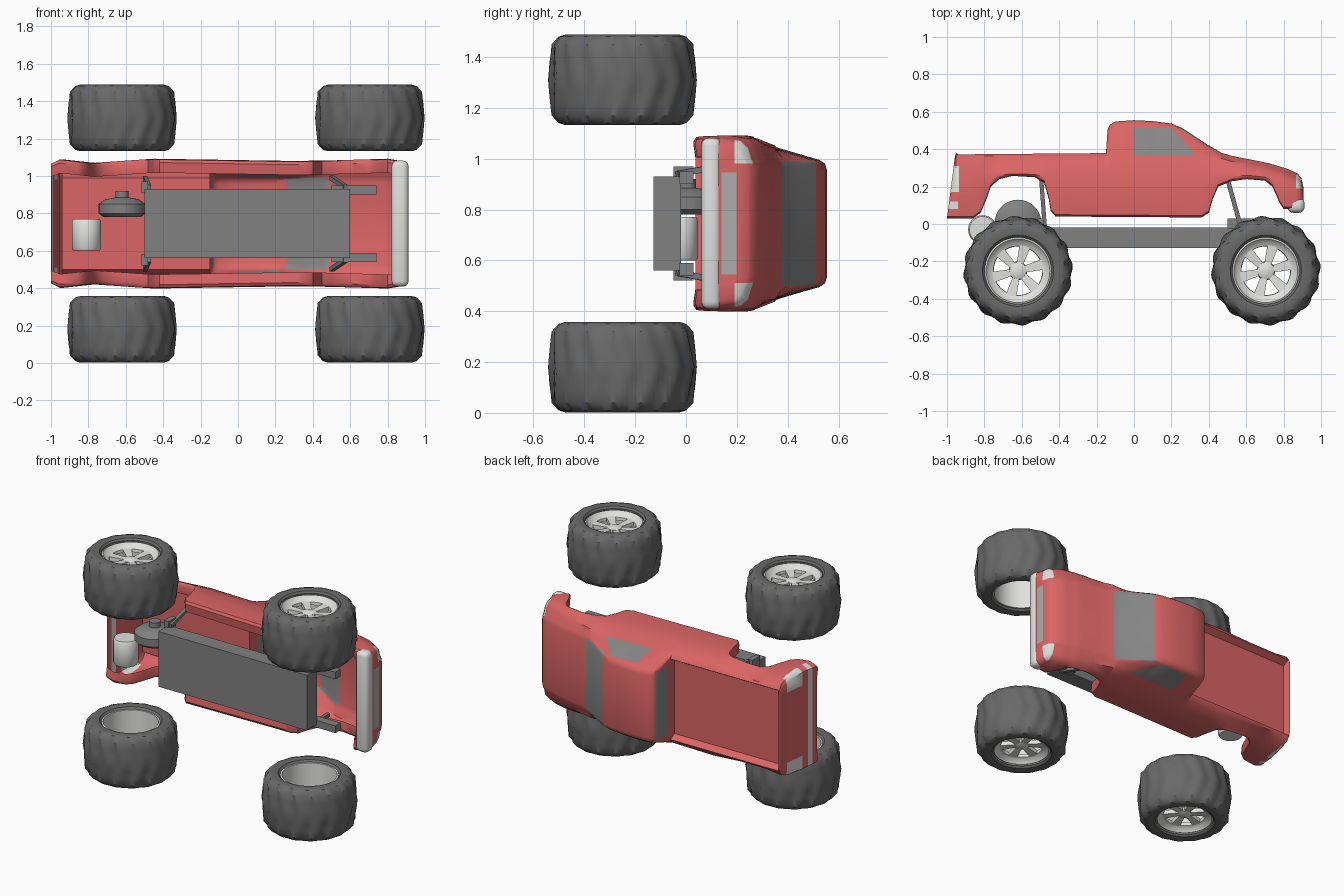
import bpy, bmesh, math
from mathutils import Vector

if "Cube" in bpy.data.objects:
    bpy.data.objects.remove(bpy.data.objects["Cube"])

ZC = 0.745  # truck lies on its side: x = length, y = up, z = width


def material(name, r, g, b):
    m = bpy.data.materials.new(name)
    m.diffuse_color = (r, g, b, 1)
    m.use_nodes = True
    m.node_tree.nodes["Principled BSDF"].inputs["Base Color"].default_value = m.diffuse_color
    return m


RED = material("red_paint", 0.71, 0.13, 0.13)
GLASS = material("window_grey", 0.25, 0.25, 0.25)
LIGHT = material("light_trim", 0.75, 0.75, 0.73)
GRILLE = material("grille_grey", 0.42, 0.42, 0.41)
DARK = material("frame_grey", 0.22, 0.22, 0.22)
TYRE = material("tyre_grey", 0.14, 0.14, 0.14)


def finish(bm, name, mats, angle=35):
    bmesh.ops.recalc_face_normals(bm, faces=bm.faces)
    me = bpy.data.meshes.new(name)
    bm.to_mesh(me)
    bm.free()
    ob = bpy.data.objects.new(name, me)
    bpy.context.collection.objects.link(ob)
    for m in mats:
        me.materials.append(m)
    bpy.ops.object.select_all(action='DESELECT')
    ob.select_set(True)
    bpy.context.view_layer.objects.active = ob
    bpy.ops.object.shade_smooth_by_angle(angle=math.radians(angle))
    return ob


def interp(table, x):
    for (x0, a), (x1, b) in zip(table, table[1:]):
        if x <= x1:
            return a + (b - a) * max(0, (x - x0) / (x1 - x0))
    return table[-1][1]


# ---- body shell: lofted half sections driven by side profiles
TOP = [(-1, .355), (-.985, .37), (-.955, .38), (-.15, .387), (-.142, .50), (-.13, .53), (-.10, .548),
       (.0, .555), (.1, .55), (.2, .537), (.26, .512), (.32, .472), (.4, .42), (.47, .38), (.52, .365),
       (.62, .345), (.72, .325), (.82, .295), (.875, .27), (.895, .245), (.905, .20)]
BOTTOM = [(-1, .03), (-.86, .03), (-.82, .06), (-.79, .13), (-.765, .2), (-.72, .24), (-.65, .257),
          (-.53, .25), (-.48, .22), (-.455, .13), (-.445, .07), (-.42, .04), (.36, .035), (.4, .06),
          (.42, .13), (.45, .2), (.52, .228), (.6, .24), (.7, .232), (.74, .2), (.78, .11), (.8, .08), (.905, .08)]
ROOF_W = [(-1, .27), (-.95, .285), (-.15, .285), (-.142, .25), (.2, .25), (.47, .265), (.8, .26), (.905, .25)]
SIDE_W = [(-1, .325), (-.95, .345), (-.77, .325), (-.45, .347), (.3, .335), (.5, .338), (.8, .347),
          (.875, .335), (.905, .315)]
RECESS = [(-.955, 0), (-.94, .05), (-.15, .05), (-.142, 0)]


def section(x):
    yt, yb, wt, ws, d = (interp(t, x) for t in (TOP, BOTTOM, ROOF_W, SIDE_W, RECESS))
    y4 = min(.35, yt - .03)
    y5 = max(min(.28, yt - .06), yb + .01)
    half = [(0, yt - d), (wt - .04, yt - d), (wt - .015, yt - .008), (wt, yt - .03 if yt > .4 else yt - .018),
            (ws - .04, y4), (ws - .012, y5), (ws, (y5 + yb) / 2), (ws - .004, yb + .01), (ws - .02, yb), (ws - .075, yb + .008)]
    pts = [(-u, y) for u, y in reversed(half[1:])] + half
    lean = .045 if x < -.95 else 0   # tailgate leans forward
    return [(x + lean * (y - .03) / .35 * (-.95 - x) / .05, y, ZC + u) for u, y in pts]


bm = bmesh.new()
xs = sorted({x for t in (TOP, BOTTOM, RECESS) for x, _ in t})
rows = [[bm.verts.new(p) for p in section(x)] for x in xs]
for a, b in zip(rows, rows[1:]):
    for i in range(len(a) - 1):
        bm.faces.new((a[i], a[i + 1], b[i + 1], b[i]))
bm.faces.new(rows[0])
bm.faces.new(rows[-1])


def paint(index, *planes):
    """Cut the shell along each plane (point, outward normal); colour what is inside all."""
    cand = list(bm.faces)
    for co, no in planes:
        co, no = Vector(co) + Vector((0, 0, ZC)), Vector(no)
        geom = list({g for f in cand for g in [f, *f.edges, *f.verts]})
        res = bmesh.ops.bisect_plane(bm, geom=geom, plane_co=co, plane_no=no, dist=1e-5)
        faces = {g for g in res['geom'] if isinstance(g, bmesh.types.BMFace)}
        cand = [f for f in faces if (f.calc_center_median() - co).dot(no) < 0]
    for f in cand:
        f.material_index = index


def box_planes(x0=None, x1=None, y0=None, y1=None, z0=None, z1=None):
    out = []
    for axis, (lo, hi) in enumerate(((x0, x1), (y0, y1), (z0, z1))):
        for v, s in ((lo, -1), (hi, 1)):
            if v is not None:
                co, no = [0, 0, 0], [0, 0, 0]
                co[axis], no[axis] = v, s
                out.append((co, no))
    return out


paint(1, *box_planes(x0=.24, x1=.5, y0=.375, y1=.51, z0=-.243, z1=.243))    # windshield
paint(1, *box_planes(x0=-.16, x1=-.12, y0=.41, y1=.515, z0=-.23, z1=.23))   # rear window
paint(3, *box_planes(x0=.89, y0=.14, y1=.198, z0=-.2, z1=.2))               # grille
paint(2, *box_planes(x1=-.94, y0=.08, y1=.12))                              # rear bumper strip
for s in (-1, 1):
    side = box_planes(z0=.235) if s > 0 else box_planes(z1=-.235)
    paint(1, *side, *box_planes(x0=0, y0=.365, y1=.512), ((.2, .512, 0), (.735, .678, 0)))  # side window
    paint(2, *side, *box_planes(x0=.865, y0=.19, y1=.262))                  # headlight
    paint(2, *side, *box_planes(x1=-.935, y0=.17, y1=.31))                  # tail light
finish(bm, "body_shell", [RED, GLASS, LIGHT, GRILLE], 40)


# ---- simple parts
def block(name, lo, hi, mat, bevel=0):
    bm = bmesh.new()
    bmesh.ops.create_cube(bm, size=1)
    for v in bm.verts:
        v.co = [(a + b) / 2 + c * (b - a) for a, b, c in zip(lo, hi, v.co)]
    if bevel:
        bmesh.ops.bevel(bm, geom=bm.edges[:], offset=bevel, segments=3, profile=.5, affect='EDGES')
    return finish(bm, name, [mat])


def bar(name, a, b, w, mat):
    a, b = Vector(a), Vector(b)
    bm = bmesh.new()
    bmesh.ops.create_cube(bm, size=1)
    q = (b - a).to_track_quat('Z', 'Y')
    for v in bm.verts:
        v.co = (a + b) / 2 + q @ Vector((v.co.x * w, v.co.y * w, v.co.z * (b - a).length))
    return finish(bm, name, [mat])


def lathe(name, profile, centre, mat, segs=48, flip=1, closed=False, wobble=None):
    bm = bmesh.new()
    rings = []
    for k in range(segs):
        t = 2 * math.pi * k / segs
        ring = []
        for r, z in profile:
            rr = r + (wobble(r, z, t) if wobble else 0)
            ring.append(bm.verts.new((centre[0] + rr * math.cos(t), centre[1] + rr * math.sin(t), centre[2] + flip * z)))
        rings.append(ring)
    n = len(profile)
    for k in range(segs):
        a, b = rings[k], rings[(k + 1) % segs]
        for i in range(n if closed else n - 1):
            j = (i + 1) % n
            bm.faces.new((a[i], a[j], b[j], b[i]))
    bmesh.ops.remove_doubles(bm, verts=bm.verts, dist=1e-5)
    return finish(bm, name, [mat])


block("front_bumper", (.82, .06, ZC - .337), (.912, .14, ZC + .337), LIGHT, .03)
block("chassis_box", (-.5, -.128, ZC - .185), (.6, -.02, ZC + .185), DARK)
for s in (-1, 1):
    block("front_rail", (.5, -.025, ZC + s * .18 - .024), (.74, .03, ZC + s * .18 + .024), DARK)
    bar("rear_strut", (-.475, -.04, ZC + s * .195), (-.497, .25, ZC + s * .245), .022, DARK)
    bar("front_strut", (.575, -.03, ZC + s * .195), (.5, .24, ZC + s * .245), .024, DARK)
    block("rear_bracket", (-.515, -.05, ZC + s * .195 - .03), (-.48, .03, ZC + s * .195 + .03), DARK)

# engine drum with cap, and small tank
lathe("engine_drum", [(0, -.05), (.1, -.05), (.125, -.03), (.125, .02), (.09, .045), (.035, .055), (.035, .09), (0, .09)],
      (-.62, .005, .83), DARK, 32)
lathe("rear_tank", [(0, -.085), (.07, -.085), (.077, -.075), (.077, .075), (.07, .085), (0, .085)],
      (-.81, -.03, .685), LIGHT, 32)


# ---- wheels: lumpy chevron tyre, hollow rim, six spokes
def tread(r, z, t):
    if r < .24:
        return 0
    return .006 * math.sin(16 * t + 22 * abs(z)) * (1 if r > .26 else .5)


TYRE_PROFILE = [(.178, -.16), (.19, -.172), (.225, -.178), (.25, -.17), (.274, -.14), (.279, -.09), (.284, -.045), (.288, 0),
                (.284, .045), (.279, .09), (.274, .14), (.25, .17), (.225, .178), (.19, .172), (.178, .16)]
RIM_PROFILE = [(.18, -.16), (.18, .15), (.17, .155), (.155, .135), (.132, .125), (.13, .105), (.162, .09), (.168, -.16)]
for x in (-.62, .705):
    for s in (-1, 1):
        c = (x, -.25, ZC + s * .565)
        lathe("tyre", TYRE_PROFILE, c, TYRE, 96, s, wobble=tread)
        lathe("rim", RIM_PROFILE, c, LIGHT, 48, s, closed=True)
        lathe("hub", [(0, .08), (.04, .08), (.05, .1), (.045, .12), (.02, .13), (0, .13)], c, LIGHT, 24, s)
        bm = bmesh.new()
        for k in range(6):
            t = math.pi / 3 * k + .25
            d, n = Vector((math.cos(t), math.sin(t), 0)), Vector((-math.sin(t), math.cos(t), 0))
            vs = [bm.verts.new(Vector(c) + d * r + n * w * e + Vector((0, 0, s * z)))
                  for r, w, zs in ((.03, .017, (.09, .118)), (.145, .03, (.1, .128)))
                  for z in zs for e in (-1, 1)]
            for q in ((0, 1, 3, 2), (4, 5, 7, 6), (0, 1, 5, 4), (2, 3, 7, 6), (0, 2, 6, 4), (1, 3, 7, 5)):
                bm.faces.new([vs[i] for i in q])
        finish(bm, "spokes", [LIGHT])
